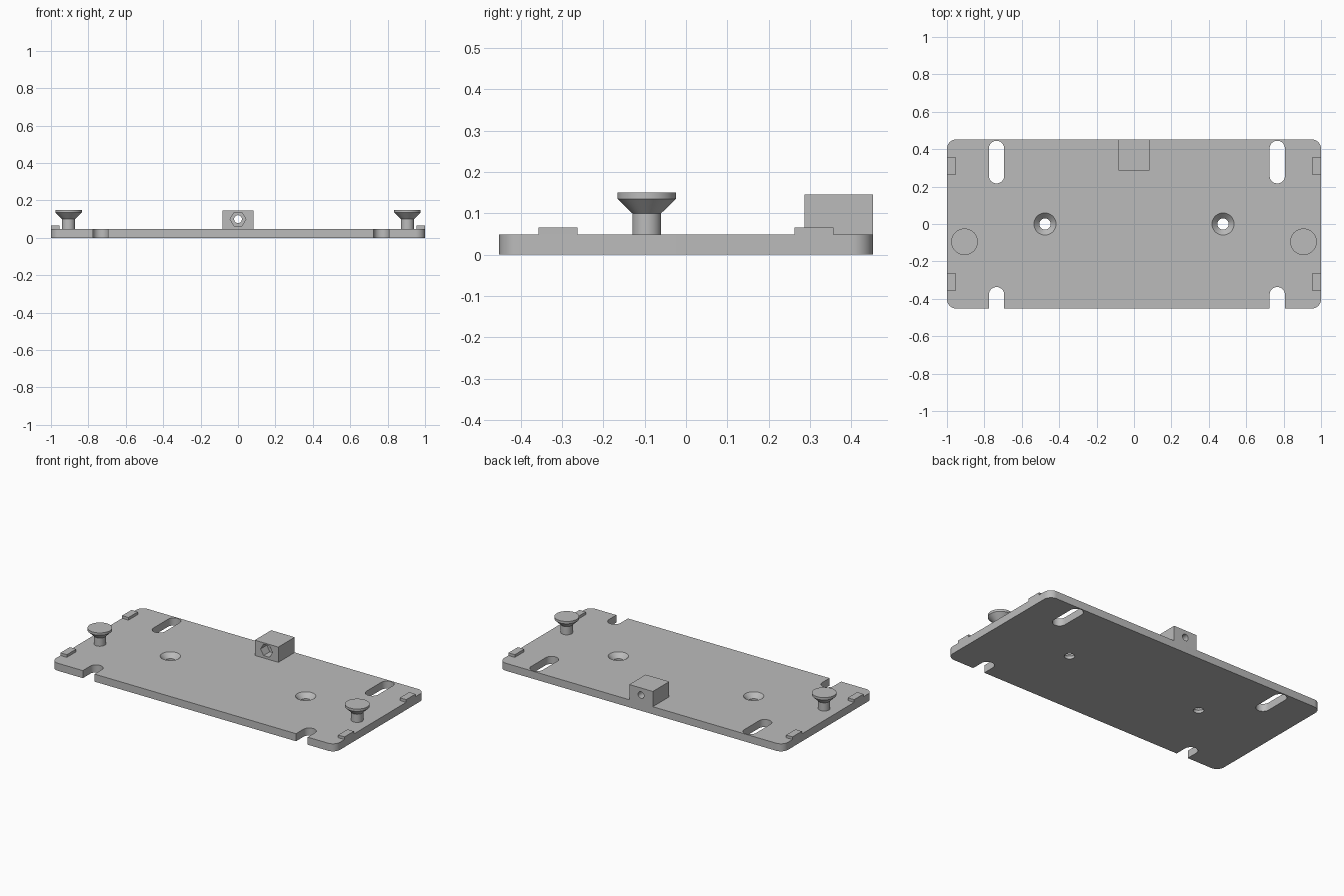
import bpy, bmesh
from math import pi, sin, cos, radians
from mathutils import Matrix

cube = bpy.data.objects.get("Cube")
if cube:
    bpy.data.objects.remove(cube, do_unlink=True)

grey = bpy.data.materials.new("plain grey")
grey.use_nodes = True
colour = (0.5, 0.5, 0.5, 1)
grey.diffuse_color = colour
grey.node_tree.nodes["Principled BSDF"].inputs["Base Color"].default_value = colour

PLATE_TOP = 0.048
HALF_Y = 0.452


def finish(name, bm):
    bmesh.ops.recalc_face_normals(bm, faces=bm.faces)
    mesh = bpy.data.meshes.new(name)
    bm.to_mesh(mesh)
    bm.free()
    mesh.materials.append(grey)
    obj = bpy.data.objects.new(name, mesh)
    bpy.context.collection.objects.link(obj)
    return obj


def rounded_prism(name, x0, x1, y0, y1, z0, z1, radius=0, steps=12):
    """Upright box whose vertical corners are rounded."""
    bm = bmesh.new()
    outline = []
    corners = [(x1, y1, -1, -1), (x0, y1, 1, -1), (x0, y0, 1, 1), (x1, y0, -1, 1)]
    for k, (x, y, sx, sy) in enumerate(corners):
        for i in range(steps + 1 if radius else 1):
            a = pi / 2 * (k + i / steps)
            outline.append(bm.verts.new((x + radius * (sx + cos(a)),
                                         y + radius * (sy + sin(a)), z0)))
    bmesh.ops.remove_doubles(bm, verts=outline, dist=1e-5)
    face = bm.faces.new([v for v in outline if v.is_valid])
    lifted = bmesh.ops.extrude_face_region(bm, geom=[face])["geom"]
    verts = [g for g in lifted if isinstance(g, bmesh.types.BMVert)]
    bmesh.ops.translate(bm, verts=verts, vec=(0, 0, z1 - z0))
    return finish(name, bm)


def turned(name, profile, x, y, z=0, sides=48, matrix=None):
    """Solid of revolution from (radius, height) pairs."""
    bm = bmesh.new()
    rings = [[bm.verts.new((r * cos(2 * pi * i / sides), r * sin(2 * pi * i / sides), h))
              for i in range(sides)] for r, h in profile]
    for a, b in zip(rings, rings[1:]):
        for i in range(sides):
            j = (i + 1) % sides
            bm.faces.new((a[i], a[j], b[j], b[i]))
    bm.faces.new(rings[0][::-1])
    bm.faces.new(rings[-1])
    place = Matrix.Translation((x, y, z)) @ (matrix or Matrix())
    bmesh.ops.transform(bm, matrix=place, verts=bm.verts)
    return finish(name, bm)


def cut(target, cutters):
    """Subtract each cutter, then discard it."""
    for cutter in cutters:
        cutter.hide_render = True
        mod = target.modifiers.new("cut", 'BOOLEAN')
        mod.operation = 'DIFFERENCE'
        mod.solver = 'EXACT'
        mod.object = cutter
        bpy.context.view_layer.objects.active = target
        bpy.ops.object.modifier_apply(modifier=mod.name)
        bpy.data.objects.remove(cutter, do_unlink=True)


parts = []

# Base plate with slots, open notches and countersunk holes
plate = rounded_prism("base_plate", -1, 1, -HALF_Y, HALF_Y, 0, PLATE_TOP, 0.05)
cutters = []
for x in (-0.735, 0.766):
    for y0, y1 in ((0.217, 0.445), (-0.6, -0.337)):
        cutters.append(rounded_prism("slot_cutter", x - 0.041, x + 0.041, y0, y1,
                                     -0.05, 0.1, 0.041))
for x in (-0.476, 0.476):
    sink = [(0.03, -0.05), (0.03, 0.018), (0.059, PLATE_TOP), (0.059, 0.1)]
    cutters.append(turned("hole_cutter", sink, x, 0))
cut(plate, cutters)
parts.append(plate)

# Rear block with a bolt hole and a hexagonal nut pocket
block = rounded_prism("rear_block", -0.083, 0.083, 0.287, HALF_Y, PLATE_TOP, 0.145)
along_y = Matrix.Rotation(radians(-90), 4, 'X')
bolt = turned("bolt_cutter", [(0.021, 0), (0.021, 0.4)], 0, 0.2, 0.1, 32, along_y)
nut = turned("nut_cutter", [(0.042, 0), (0.042, 0.15)], 0, 0.2, 0.1, 6, along_y)
cut(block, [bolt, nut])
parts.append(block)

# Side pegs and edge tabs
for side, s in (("left", 1), ("right", -1)):
    peg = [(0.035, PLATE_TOP), (0.035, 0.1), (0.071, 0.135), (0.071, 0.15)]
    parts.append(turned(side + "_peg", peg, s * 0.906, -0.095))
    for end, y in (("front", -0.31), ("rear", 0.31)):
        x0, x1 = sorted((s * 0.955, s))
        parts.append(rounded_prism(f"{side}_{end}_tab", x0, x1, y - 0.047, y + 0.047,
                                   PLATE_TOP, 0.065))

# Smooth the round walls, keep the edges sharp
bpy.ops.object.select_all(action='DESELECT')
for obj in parts:
    obj.select_set(True)
bpy.context.view_layer.objects.active = plate
bpy.ops.object.shade_smooth_by_angle(angle=radians(25))
